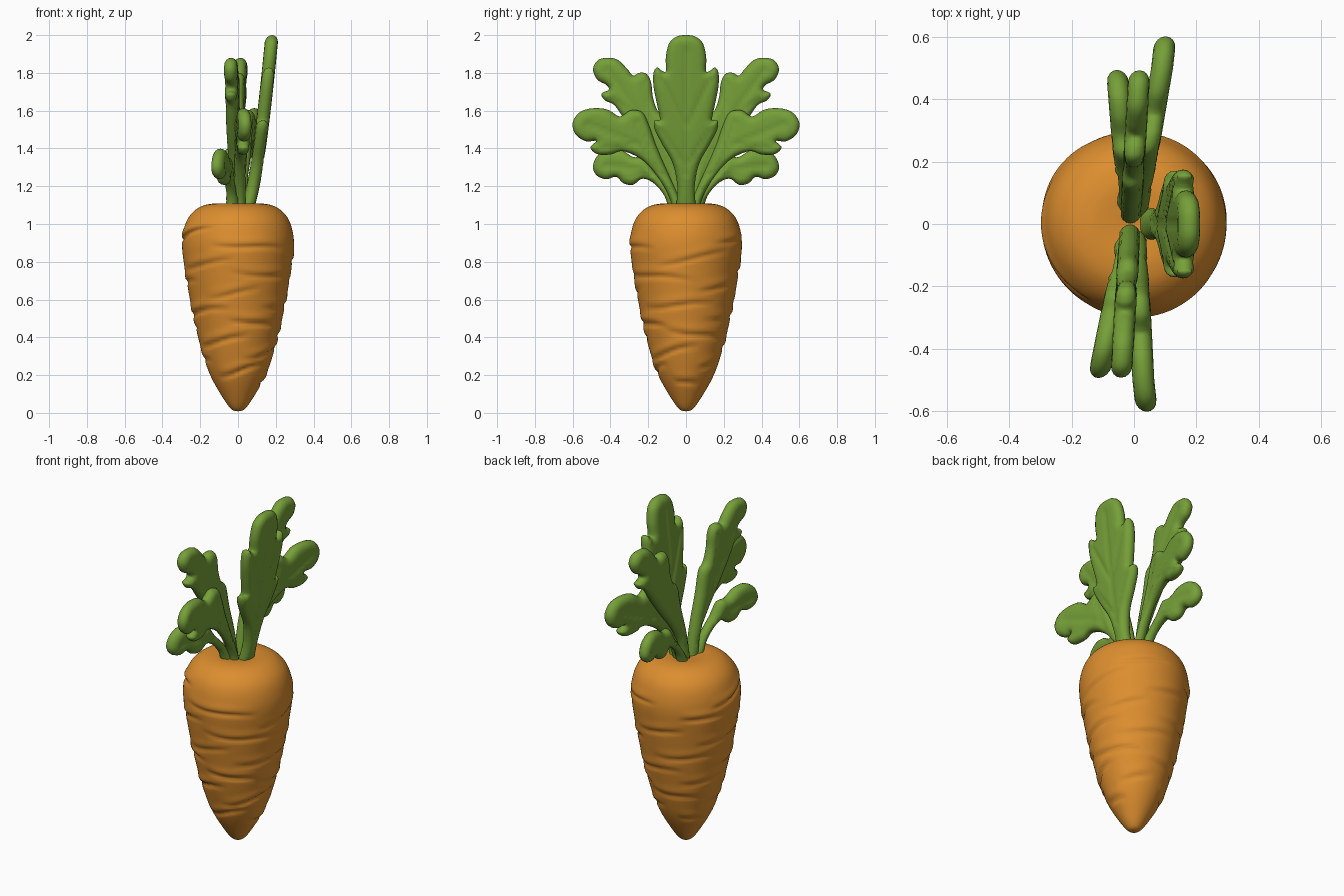
import bpy, bmesh, math, random
from mathutils import Vector
from mathutils.geometry import delaunay_2d_cdt, intersect_point_line

if "Cube" in bpy.data.objects:
    bpy.data.objects.remove(bpy.data.objects["Cube"])

random.seed(4)


def material(name, rgb):
    m = bpy.data.materials.new(name)
    m.diffuse_color = (*rgb, 1)
    m.use_nodes = True
    m.node_tree.nodes["Principled BSDF"].inputs["Base Color"].default_value = m.diffuse_color
    return m


ORANGE = material("carrot orange", (0.72, 0.27, 0.028))
GREEN = material("leaf green", (0.18, 0.35, 0.04))


def finish(bm, name, mat):
    bmesh.ops.recalc_face_normals(bm, faces=bm.faces)
    me = bpy.data.meshes.new(name)
    bm.to_mesh(me)
    bm.free()
    for p in me.polygons:
        p.use_smooth = True
    me.materials.append(mat)
    ob = bpy.data.objects.new(name, me)
    bpy.context.collection.objects.link(ob)
    return ob


def spline(pts, steps, closed):
    """Catmull-Rom through 2D points."""
    pts = [Vector(p) for p in pts]
    n = len(pts)
    get = (lambda i: pts[i % n]) if closed else (lambda i: pts[max(0, min(n - 1, i))])
    out = []
    for i in range(n if closed else n - 1):
        a, b, c, d = (get(i + k) for k in (-1, 0, 1, 2))
        for s in range(steps):
            t = s / steps
            out.append(0.5 * (2 * b + (c - a) * t + (2 * a - 5 * b + 4 * c - d) * t * t
                              + (3 * b - a - 3 * c + d) * t ** 3))
    if not closed:
        out.append(pts[-1])
    return out


# Root: lathed profile with short wrinkles pressed into the side
profile = [(0.0, 0.008), (0.035, 0.02), (0.08, 0.08), (0.147, 0.2), (0.195, 0.34), (0.23, 0.48),
           (0.258, 0.62), (0.28, 0.75), (0.296, 0.88), (0.287, 0.97), (0.258, 1.04),
           (0.205, 1.088), (0.14, 1.107), (0.07, 1.105), (0.0, 1.095)]
rings = spline(profile, 10, False)
SEG = 96
creases = []
for i in range(26):
    creases.append((i * 2.4, random.uniform(0.45, 0.95), 0.16 + 0.78 * i / 25,
                    random.uniform(-0.05, 0.05), random.uniform(0.008, 0.015)))


def wrinkle(ang, z):
    dr = 0
    for a0, w, z0, slope, depth in creases:
        a = (ang - a0 + math.pi) % (2 * math.pi) - math.pi
        if abs(a) < w:
            fade = math.cos(a / w * math.pi / 2) ** 0.8
            d = z - z0 - slope * a - 0.012 * math.sin(3 * a)
            dr += depth * fade * (0.45 * math.exp(-((d - 0.03) / 0.025) ** 2)
                                  - math.exp(-(d / 0.011) ** 2))
    return dr


bm = bmesh.new()
loops = []
for r, z in rings[1:-1]:
    row = []
    for k in range(SEG):
        a = 2 * math.pi * k / SEG
        rr = r + wrinkle(a, z) * min(1, r / 0.12)
        row.append(bm.verts.new((rr * math.cos(a), rr * math.sin(a), z)))
    loops.append(row)
ends = [bm.verts.new((0, 0, rings[0].y)), bm.verts.new((0, 0, rings[-1].y))]
for k in range(SEG):
    j = (k + 1) % SEG
    for lo, hi in zip(loops, loops[1:]):
        bm.faces.new((lo[k], lo[j], hi[j], hi[k]))
    bm.faces.new((ends[0], loops[0][j], loops[0][k]))
    bm.faces.new((ends[1], loops[-1][k], loops[-1][j]))
finish(bm, "carrot_root", ORANGE)


# Leaves: lobed outline, two puffed sheets meeting at a rounded rim
def seg_dist(p, path, closed=False):
    best = 9
    for i in range(0 if closed else 1, len(path)):
        a, b = path[i - 1], path[i]
        ab = b - a
        t = max(0, min(1, (p - a).dot(ab) / max(ab.length_squared, 1e-12)))
        best = min(best, (a + ab * t - p).length_squared)
    return math.sqrt(best)


def inside(p, poly):
    c = False
    for i in range(len(poly)):
        a, b = poly[i - 1], poly[i]
        if (a.y > p.y) != (b.y > p.y) and p.x < (b.x - a.x) * (p.y - a.y) / (b.y - a.y) + a.x:
            c = not c
    return c


THICK, ROUND = 0.035, 0.04


def leaf_sheet(outline, veins):
    """Returns 2D points with half thickness, plus triangles."""
    rim = spline(outline, 5, True)
    pts = list(rim)
    for i, p in enumerate(rim):
        t = (rim[(i + 1) % len(rim)] - rim[i - 1]).normalized()
        for off in (0.003, 0.011, 0.024):
            for s in (1, -1):
                q = p + Vector((-t.y, t.x)) * off * s
                if inside(q, rim) and seg_dist(q, rim, True) > 0.92 * off:
                    pts.append(q)
    for i in range(-12, 40):
        for j in range(66):
            q = Vector((i * 0.016 + 0.0003, 1.05 + j * 0.016))
            if inside(q, rim) and seg_dist(q, rim, True) > 0.034:
                pts.append(q)
    res = delaunay_2d_cdt(pts, [], [list(range(len(rim)))], 1, 1e-5)
    veins = [[Vector(p) for p in v] for v in veins]
    out = []
    for p in res[0]:
        d = seg_dist(p, rim, True)
        h = 0 if d < 1e-4 else THICK * math.sqrt(1 - (1 - min(d / ROUND, 1)) ** 2)
        groove = max(math.exp(-(seg_dist(p, v) / 0.012) ** 2) for v in veins)
        if p.y > 1.25:
            h *= 1 - 0.2 * groove
        out.append((p, h))
    return out, res[2]


def build_leaf(name, sheet, side, xfunc):
    bm = bmesh.new()
    front, back = [], []
    for p, h in sheet[0]:
        x = xfunc(abs(p.x), p.y)
        v = bm.verts.new((x + h, p.x * side, p.y))
        front.append(v)
        back.append(v if h == 0 else bm.verts.new((x - h, p.x * side, p.y)))
    for f in sheet[1]:
        for vs in ([front[i] for i in f], [back[i] for i in reversed(f)]):
            if not bm.faces.get(vs):
                bm.faces.new(vs)
    finish(bm, name, GREEN)


# Tall middle leaf
half = [(0.045, 1.05), (0.046, 1.2), (0.07, 1.32), (0.125, 1.42), (0.165, 1.5), (0.168, 1.545),
        (0.145, 1.548), (0.138, 1.56), (0.155, 1.64), (0.172, 1.73), (0.172, 1.80), (0.153, 1.828),
        (0.125, 1.81), (0.106, 1.81), (0.107, 1.88), (0.09, 1.955), (0.05, 1.992)]
center = half + [(0, 2.0)] + [(-y, z) for y, z in reversed(half)]
veins = [[(0, 1.05), (0, 1.92)]]
for s in (1, -1):
    veins += [[(0, 1.3), (s * 0.13, 1.5)], [(0, 1.5), (s * 0.13, 1.77)]]
build_leaf("middle_leaf", leaf_sheet(center, veins), 1,
           lambda y, z: 0.03 + 0.15 * max(0, (z - 1.05) / 0.95) ** 0.6)

# Paired side leaves: outline, veins, sideways lean
upper = [(0.06, 1.05), (0.085, 1.2), (0.15, 1.32), (0.25, 1.45), (0.33, 1.56), (0.38, 1.63),
         (0.43, 1.655), (0.448, 1.69), (0.41, 1.71), (0.42, 1.735), (0.47, 1.765), (0.492, 1.82),
         (0.465, 1.868), (0.41, 1.88), (0.36, 1.868), (0.31, 1.82), (0.28, 1.785), (0.25, 1.80),
         (0.21, 1.795), (0.185, 1.75), (0.175, 1.67), (0.15, 1.60), (0.11, 1.56), (0.08, 1.43),
         (0.03, 1.25), (0.0, 1.05)]
middle = [(0.07, 1.05), (0.08, 1.12), (0.13, 1.22), (0.22, 1.33), (0.33, 1.385), (0.40, 1.368),
          (0.47, 1.37), (0.506, 1.405), (0.475, 1.44), (0.53, 1.438), (0.585, 1.475), (0.60, 1.535),
          (0.565, 1.59), (0.50, 1.612), (0.42, 1.607), (0.36, 1.572), (0.335, 1.575), (0.29, 1.603),
          (0.23, 1.59), (0.195, 1.52), (0.16, 1.42), (0.10, 1.28), (0.04, 1.15), (0.01, 1.05)]
lower = [(0.075, 1.05), (0.115, 1.15), (0.17, 1.215), (0.23, 1.24), (0.28, 1.208), (0.33, 1.215),
         (0.37, 1.25), (0.42, 1.237), (0.47, 1.255), (0.493, 1.30), (0.47, 1.36), (0.41, 1.397),
         (0.34, 1.39), (0.28, 1.355), (0.22, 1.35), (0.17, 1.28), (0.10, 1.2), (0.03, 1.1),
         (0.005, 1.05)]
pairs = [
    ("upper", upper, [[(0.03, 1.05), (0.1, 1.3), (0.26, 1.6), (0.42, 1.82)],
                      [(0.18, 1.45), (0.22, 1.75)], [(0.24, 1.56), (0.40, 1.67)]],
     lambda y, z: -0.012),
    ("outer", middle, [[(0.04, 1.05), (0.1, 1.22), (0.25, 1.42), (0.52, 1.53)],
                       [(0.19, 1.35), (0.26, 1.55)], [(0.25, 1.42), (0.46, 1.40)]],
     lambda y, z: 0.005 + 0.11 * y),
    ("lower", lower, [[(0.04, 1.05), (0.13, 1.2), (0.25, 1.29), (0.43, 1.31)],
                      [(0.22, 1.27), (0.31, 1.24)]],
     lambda y, z: -0.015 - 0.14 * y),
]
for name, outline, vs, lean in pairs:
    sheet = leaf_sheet(outline, vs)
    for label, side in (("front", -1), ("back", 1)):
        build_leaf(f"{name}_leaf_{label}", sheet, side,
                   lambda y, z: lean(y, z) + side * 0.03 * min(1, y / 0.5))
